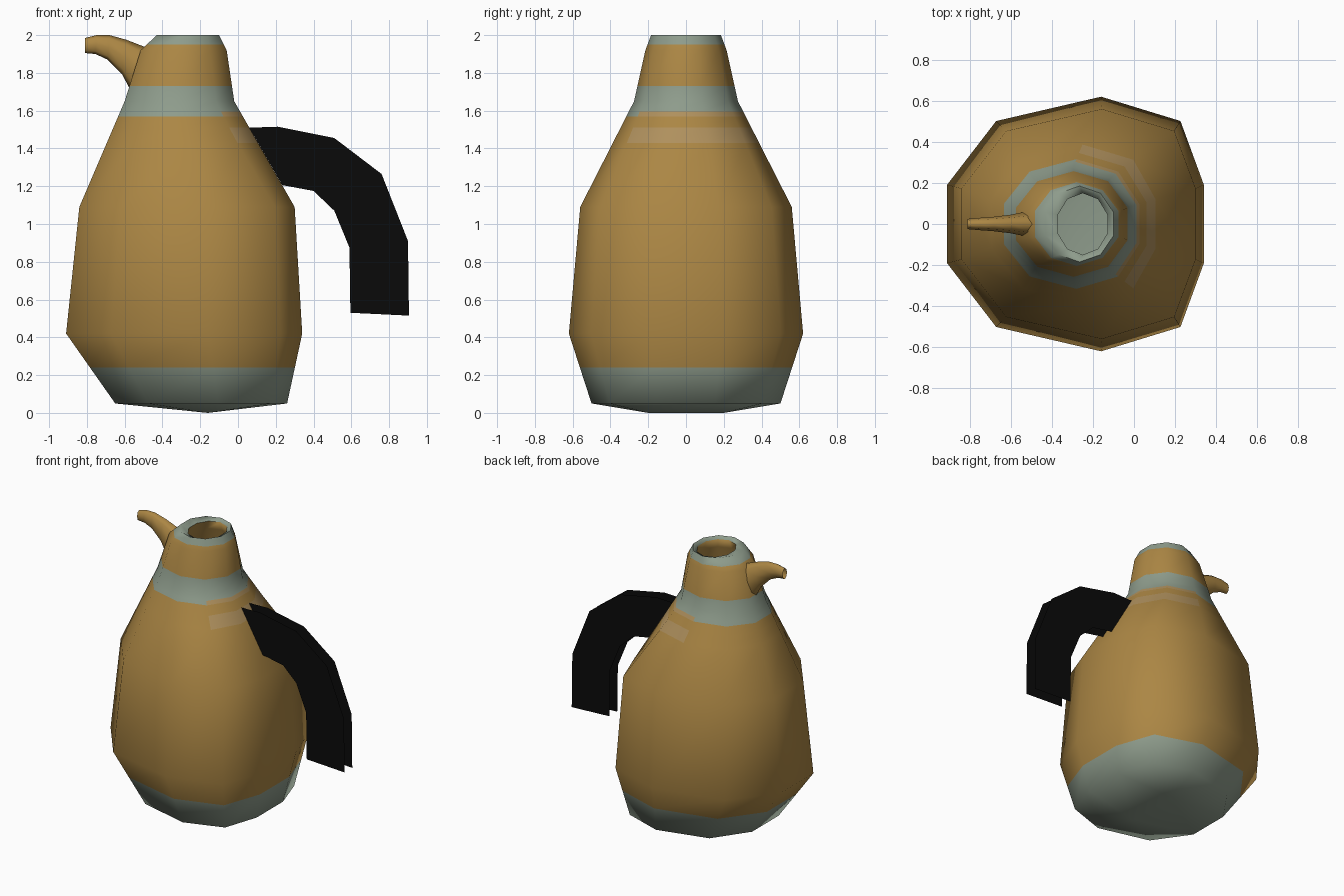
import bpy, bmesh
from math import sin, cos, pi, radians, atan2, degrees

cube = bpy.data.objects.get("Cube")
if cube:
    bpy.data.objects.remove(cube, do_unlink=True)


def material(name, rgb):
    m = bpy.data.materials.new(name)
    m.use_nodes = True
    m.diffuse_color = (*rgb, 1)
    m.node_tree.nodes["Principled BSDF"].inputs["Base Color"].default_value = (*rgb, 1)
    return m


gold = material("ochre", (0.41, 0.24, 0.058))
teal = material("grey_green", (0.27, 0.33, 0.26))
tan = material("pale_ochre", (0.43, 0.28, 0.11))
black = material("black", (0.003, 0.003, 0.003))


def make_object(name, bm, mats, smooth=True):
    mesh = bpy.data.meshes.new(name)
    bm.to_mesh(mesh)
    bm.free()
    for m in mats:
        mesh.materials.append(m)
    ob = bpy.data.objects.new(name, mesh)
    bpy.context.collection.objects.link(ob)
    if smooth:
        bpy.ops.object.select_all(action="DESELECT")
        ob.select_set(True)
        bpy.context.view_layer.objects.active = ob
        bpy.ops.object.shade_smooth_by_angle(angle=radians(80))
    return ob


def loft(bm, rings):
    """Join successive rings of points with quads."""
    loops = [[bm.verts.new(p) for p in ring] for ring in rings]
    for a, b in zip(loops, loops[1:]):
        n = len(a)
        for i in range(n):
            j = (i + 1) % n
            bm.faces.new((a[i], a[j], b[j], b[i]))
    return loops


def body_ring(z, x0, x1, half_y, skew):
    """Ten-sided ring, its sides pushed towards the handle by skew."""
    pts = []
    for k in range(10):
        a = radians(18 + 36 * k)
        x = cos(a) / cos(radians(18))
        if abs(sin(a)) > 0.5 and x > -0.1:
            x += skew
        pts.append(((x0 + x1) / 2 + x * (x1 - x0) / 2, half_y * sin(a), z))
    return pts


# Body shell: z, left x, right x, half depth, skew
profile = [
    (0.05, -0.65, 0.26, 0.50, 0.2),
    (0.42, -0.91, 0.34, 0.62, 0.2),
    (1.09, -0.84, 0.30, 0.56, 0.2),
    (1.65, -0.60, -0.02, 0.275, 0.05),
    (1.92, -0.515, -0.06, 0.215, 0),
    (2.00, -0.43, -0.10, 0.185, 0),
]


def section(z):
    for a, b in zip(profile, profile[1:]):
        if a[0] <= z <= b[0]:
            t = (z - a[0]) / (b[0] - a[0])
            return body_ring(*[u + (v - u) * t for u, v in zip(a, b)])


band_cuts = [0.24, 1.43, 1.51, 1.57, 1.595, 1.73, 1.95]
levels = sorted([p[0] for p in profile] + band_cuts)
rings = [section(z) for z in levels]
# Mouth: inner lip and throat
rings.append(body_ring(1.985, -0.37, -0.13, 0.15, 0))
rings.append(body_ring(1.92, -0.40, -0.11, 0.17, 0))
rings.append(body_ring(1.70, -0.50, -0.07, 0.22, 0))

bm = bmesh.new()
loops = loft(bm, rings)
# Underside: keel-shaped base meeting along a short ridge
base = loops[0]
front = bm.verts.new((-0.16, -0.2, 0))
back = bm.verts.new((-0.16, 0.2, 0))
ends = [back if v.co.y > 0 else front for v in base]
for i in range(10):
    j = (i + 1) % 10
    corners = [base[j], base[i], ends[i]]
    if ends[i] != ends[j]:
        corners.append(ends[j])
    bm.faces.new(corners)
bm.normal_update()
# Colour bands by height, with pale stripes on the handle side
for f in bm.faces:
    c = f.calc_center_median()
    angle = degrees(atan2(c.y, c.x + 0.28))
    handle_side = -60 < angle < 100
    if f.normal.z > 0 and c.z > 1.96 or c.z < 0.24 or 1.57 < c.z < 1.73 and abs(f.normal.z) < 0.9:
        f.material_index = 1
    if handle_side and (1.43 < c.z < 1.51 or 1.57 < c.z < 1.595):
        f.material_index = 2
make_object("jug_body", bm, [gold, teal, tan])

# Spout: top point, bottom point, half width of each section
spout_sections = [
    ((-0.40, 1.90), (-0.49, 1.68), 0.07),
    ((-0.50, 1.94), (-0.57, 1.71), 0.058),
    ((-0.59, 1.975), (-0.615, 1.795), 0.045),
    ((-0.68, 2.0), (-0.69, 1.87), 0.035),
    ((-0.75, 2.0), (-0.755, 1.90), 0.03),
    ((-0.81, 1.985), (-0.81, 1.905), 0.025),
]
spout_rings = []
for top, bottom, w in spout_sections:
    ring = []
    for k in range(8):
        a = 2 * pi * k / 8
        t = (1 + cos(a)) / 2
        ring.append((bottom[0] + (top[0] - bottom[0]) * t, w * sin(a),
                     bottom[1] + (top[1] - bottom[1]) * t))
    spout_rings.append(ring)
bm = bmesh.new()
loft(bm, spout_rings)
bmesh.ops.recalc_face_normals(bm, faces=bm.faces)
make_object("spout", bm, [gold])

# Handle: a pair of thin arched side plates
outer = [(0.06, 1.51), (0.21, 1.515), (0.51, 1.455), (0.76, 1.265), (0.90, 0.91), (0.905, 0.515)]
inner = [(0.235, 1.205), (0.25, 1.203), (0.40, 1.175), (0.51, 1.07), (0.59, 0.875), (0.595, 0.53)]
for name, y in (("handle_front_plate", -0.045), ("handle_back_plate", 0.045)):
    bm = bmesh.new()
    pairs = [(bm.verts.new((o[0], y, o[1])), bm.verts.new((i[0], y, i[1])))
             for o, i in zip(outer, inner)]
    for (a, b), (c, d) in zip(pairs, pairs[1:]):
        face = bm.faces.new((a, b, d, c))
        face.normal_update()
        if face.normal.y * y < 0:
            face.normal_flip()
    make_object(name, bm, [black], smooth=False)
